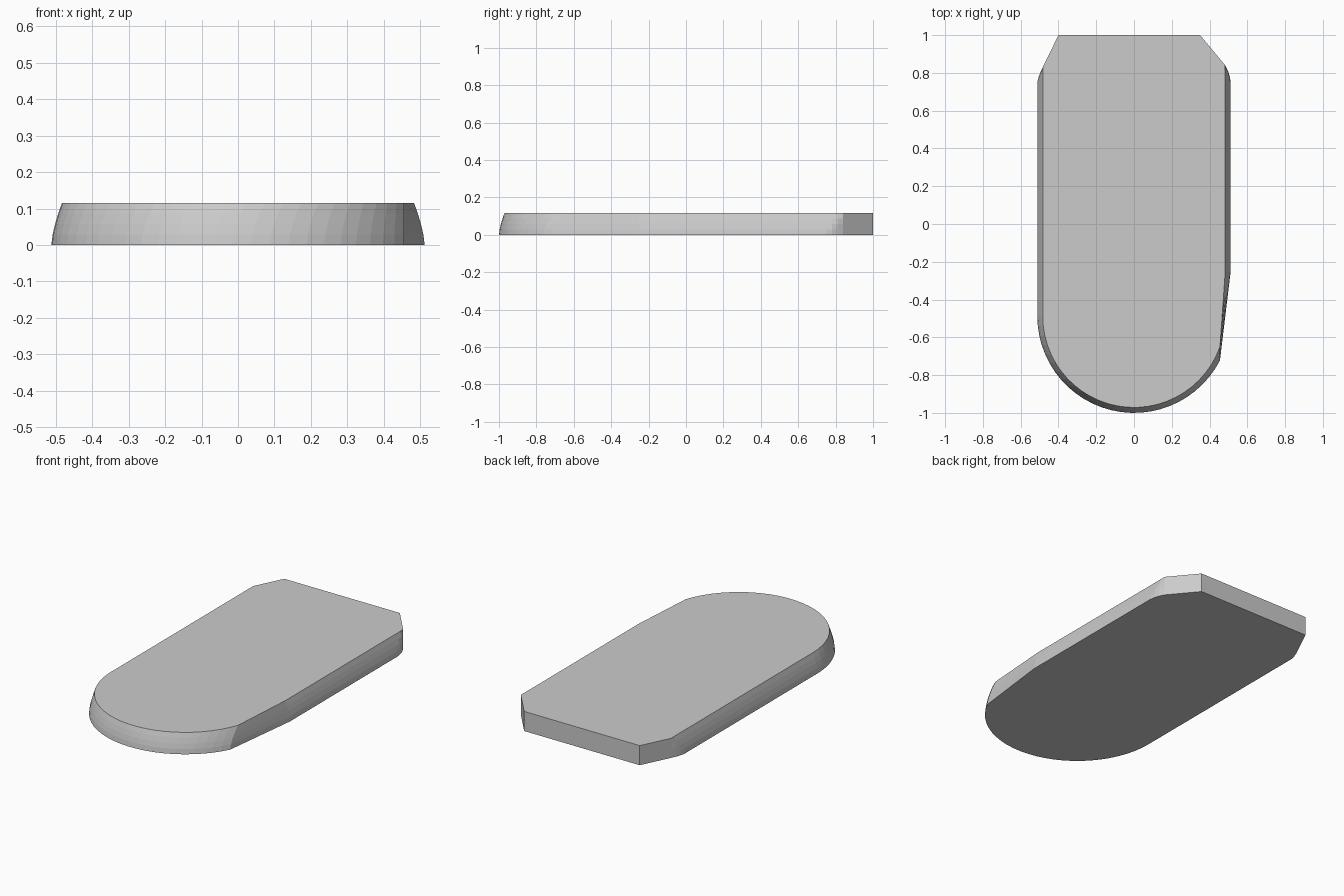
import bpy, bmesh, math

if "Cube" in bpy.data.objects:
    bpy.data.objects.remove(bpy.data.objects["Cube"])

HEIGHT, HALF, INSET = 0.115, 0.512, 0.029
CENTRE_Y, CUT_X, SEGMENTS = -0.488, 0.455, 26


def outline(z):
    """Plate outline at height z: the wall leans inward along a convex curve."""
    r = HALF - INSET * (z / HEIGHT) ** 1.5
    # cut back corners, rounded into the straight sides near the floor
    left = [(-HALF, 0.75), (-0.506, 0.775), (-0.497, 0.80), (-0.483, 0.83), (-0.40, 1.0)]
    right = [(0.35, 1.0), (0.483, 0.84), (0.498, 0.81), (0.507, 0.78), (HALF, 0.75)]
    pts = [(max(-r, min(r, x)), y) for x, y in left + right]
    # right side, then the straight facet that meets the round front
    pts.append((r, -0.25))
    start = -math.acos(CUT_X / r)
    for i in range(SEGMENTS + 1):
        a = start + (-math.pi - start) * i / SEGMENTS
        pts.append((r * math.cos(a), CENTRE_Y + r * math.sin(a)))
    return pts


# plate: stacked outlines joined by walls, with flat caps
bm = bmesh.new()
levels = 5
rings = []
for k in range(levels):
    z = HEIGHT * k / (levels - 1)
    rings.append([bm.verts.new((x, y, z)) for x, y in outline(z)])
for lower, upper in zip(rings, rings[1:]):
    n = len(lower)
    for i in range(n):
        j = (i + 1) % n
        bm.faces.new((lower[i], lower[j], upper[j], upper[i]))
bm.faces.new(rings[0])
bm.faces.new(rings[-1])
bmesh.ops.recalc_face_normals(bm, faces=bm.faces)

mesh = bpy.data.meshes.new("rounded_plate")
bm.to_mesh(mesh)
bm.free()
plate = bpy.data.objects.new("rounded_plate", mesh)
bpy.context.collection.objects.link(plate)
